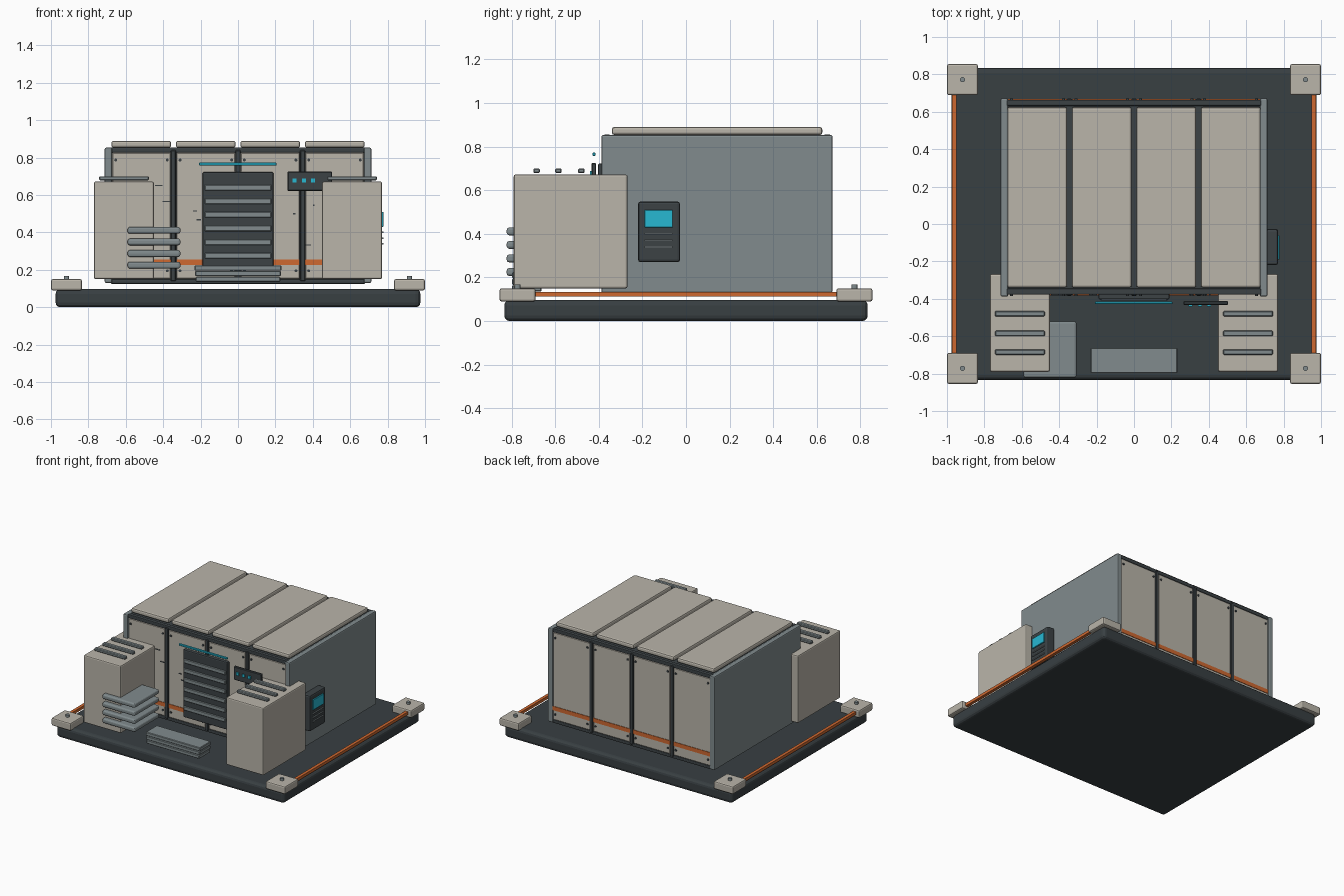
import bpy, bmesh, math
from mathutils import Matrix


def mat(name, r, g, b):
    m = bpy.data.materials.new(name)
    m.diffuse_color = (r, g, b, 1)
    return m


BEIGE = mat("beige", 0.49, 0.46, 0.40)
GREY = mat("steel", 0.22, 0.26, 0.27)
DARK = mat("dark", 0.045, 0.055, 0.06)
BASE = mat("base_dark", 0.04, 0.05, 0.055)
ORANGE = mat("orange", 0.62, 0.14, 0.03)
CYAN = mat("cyan", 0.02, 0.48, 0.65)


def finish(name, bm, m):
    me = bpy.data.meshes.new(name)
    bm.to_mesh(me)
    bm.free()
    me.materials.append(m)
    ob = bpy.data.objects.new(name, me)
    bpy.context.collection.objects.link(ob)
    return ob


def box(name, x0, x1, y0, y1, z0, z1, m, bevel=0.0, seg=2):
    """Box given by its extents, with optional rounded edges."""
    bm = bmesh.new()
    bmesh.ops.create_cube(bm, size=1)
    for v in bm.verts:
        v.co.x = (x0 + x1) / 2 + v.co.x * (x1 - x0)
        v.co.y = (y0 + y1) / 2 + v.co.y * (y1 - y0)
        v.co.z = (z0 + z1) / 2 + v.co.z * (z1 - z0)
    if bevel:
        bmesh.ops.bevel(bm, geom=bm.edges[:], offset=bevel, segments=seg,
                        profile=0.5, affect='EDGES')
    return finish(name, bm, m)


def bolt(name, x, y, z, r, h, axis, m):
    bm = bmesh.new()
    bmesh.ops.create_cone(bm, cap_ends=True, segments=12, radius1=r, radius2=r, depth=h)
    rot = Matrix.Rotation(math.pi / 2, 4, 'X') if axis == 'Y' else Matrix()
    bmesh.ops.transform(bm, matrix=Matrix.Translation((x, y, z)) @ rot, verts=bm.verts)
    return finish(name, bm, m)


# base platform
box("base_platform", -0.975, 0.975, -0.833, 0.833, 0, 0.097, BASE, 0.025, 3)

# corner pads with bolts, and orange edge strips
for sx in (-1, 1):
    for sy in (-1, 1):
        cx, cy = sx * 0.917, sy * 0.772
        box("corner_pad", cx - 0.083, cx + 0.083, cy - 0.083, cy + 0.083, 0.09, 0.15, BEIGE, 0.01)
        bolt("pad_bolt", cx, cy, 0.158, 0.014, 0.018, 'Z', GREY)
    box("edge_strip", sx * 0.96 - 0.012, sx * 0.96 + 0.012, -0.7, 0.7, 0.112, 0.134, ORANGE)

# hull core and thick side walls
box("hull_core", -0.68, 0.68, -0.345, 0.64, 0.13, 0.848, DARK)
for sx in (-1, 1):
    box("side_wall", sx * 0.693 - 0.02, sx * 0.693 + 0.02, -0.388, 0.672, 0.13, 0.853, GREY, 0.008)

# front and back: four panels each, corner bolts, orange stripe, posts and rails
for s, y in ((-1, -0.362), (1, 0.648)):
    side = "front" if s < 0 else "back"
    face = y + s * 0.015
    for i in range(4):
        cx = (i - 1.5) * 0.344
        box(side + "_panel", cx - 0.158, cx + 0.158, y - 0.015, y + 0.015, 0.15, 0.828, BEIGE, 0.005, 1)
        box(side + "_stripe", cx - 0.158, cx + 0.158, face - 0.004, face + 0.004, 0.225, 0.256, ORANGE)
        for bx in (-0.138, 0.138):
            for bz in (0.195, 0.787):
                bolt(side + "_panel_bolt", cx + bx, face, bz, 0.008, 0.014, 'Y', DARK)
    for i in range(3):
        px = (i - 1) * 0.346
        box(side + "_post", px - 0.014, px + 0.014, y - 0.022, y + 0.022, 0.14, 0.84, DARK, 0.004, 1)
    box(side + "_top_rail", -0.68, 0.68, y - 0.016, y + 0.016, 0.826, 0.855, DARK, 0.006)
    box(side + "_bottom_rail", -0.68, 0.68, y - 0.016, y + 0.016, 0.125, 0.15, DARK, 0.006)

# roof panels
for i in range(4):
    cx = (i - 1.5) * 0.345
    box("roof_panel", cx - 0.16, cx + 0.16, -0.34, 0.625, 0.853, 0.89, BEIGE, 0.012)

# front towers with top ribs
for sx in (-1, 1):
    cx = sx * 0.61
    box("tower", cx - 0.16, cx + 0.16, -0.79, -0.268, 0.15, 0.672, BEIGE, 0.009)
    for ry in (-0.48, -0.585, -0.685):
        box("tower_rib", cx - 0.133, cx + 0.133, ry - 0.015, ry + 0.015, 0.678, 0.7, GREY, 0.005, 1)

# shutter door with slats and light bar
box("shutter_frame", -0.19, 0.19, -0.403, -0.37, 0.2, 0.723, DARK, 0.008)
for i in range(6):
    z = 0.275 + i * 0.073
    box("shutter_slat", -0.178, 0.178, -0.412, -0.395, z - 0.015, z + 0.015, GREY, 0.003, 1)
box("light_bar", -0.208, 0.206, -0.429, -0.415, 0.757, 0.773, CYAN, 0.003, 1)

# control box with indicator lights
box("control_box", 0.265, 0.503, -0.433, -0.412, 0.622, 0.725, DARK, 0.004, 1)
for x in (0.302, 0.352, 0.402):
    box("indicator", x - 0.011, x + 0.011, -0.441, -0.43, 0.666, 0.688, CYAN)

# small dark panel scuffs
for x, z, w in ((-0.38, 0.565, 0.045), (-0.23, 0.515, 0.022), (-0.21, 0.468, 0.025),
                (0.3, 0.5, 0.014), (0.375, 0.333, 0.03), (0.405, 0.545, 0.01), (-0.425, 0.65, 0.04)):
    box("scuff", x - w / 2, x + w / 2, -0.381, -0.374, z - 0.003, z + 0.003, DARK)

# stacked front steps
for i, w in enumerate((0.226, 0.229, 0.232)):
    z = 0.15 + i * 0.03
    box("step_slab", -w, w, -0.797, -0.662, z - 0.014, z + 0.014, GREY, 0.004, 1)

# cooling fins through the left tower
for i in range(4):
    z = 0.225 + i * 0.062
    box("cooling_fin", -0.59, -0.308, -0.822, -0.52, z - 0.018, z + 0.018, GREY, 0.012, 3)

# wall terminal on the right side
box("terminal", 0.705, 0.77, -0.22, -0.027, 0.27, 0.548, DARK, 0.012)
box("terminal_screen", 0.765, 0.778, -0.19, -0.061, 0.43, 0.51, CYAN, 0.002, 1)
for z in (0.34, 0.37, 0.4):
    box("terminal_line", 0.765, 0.777, -0.19, -0.061, z - 0.004, z + 0.004, GREY)
